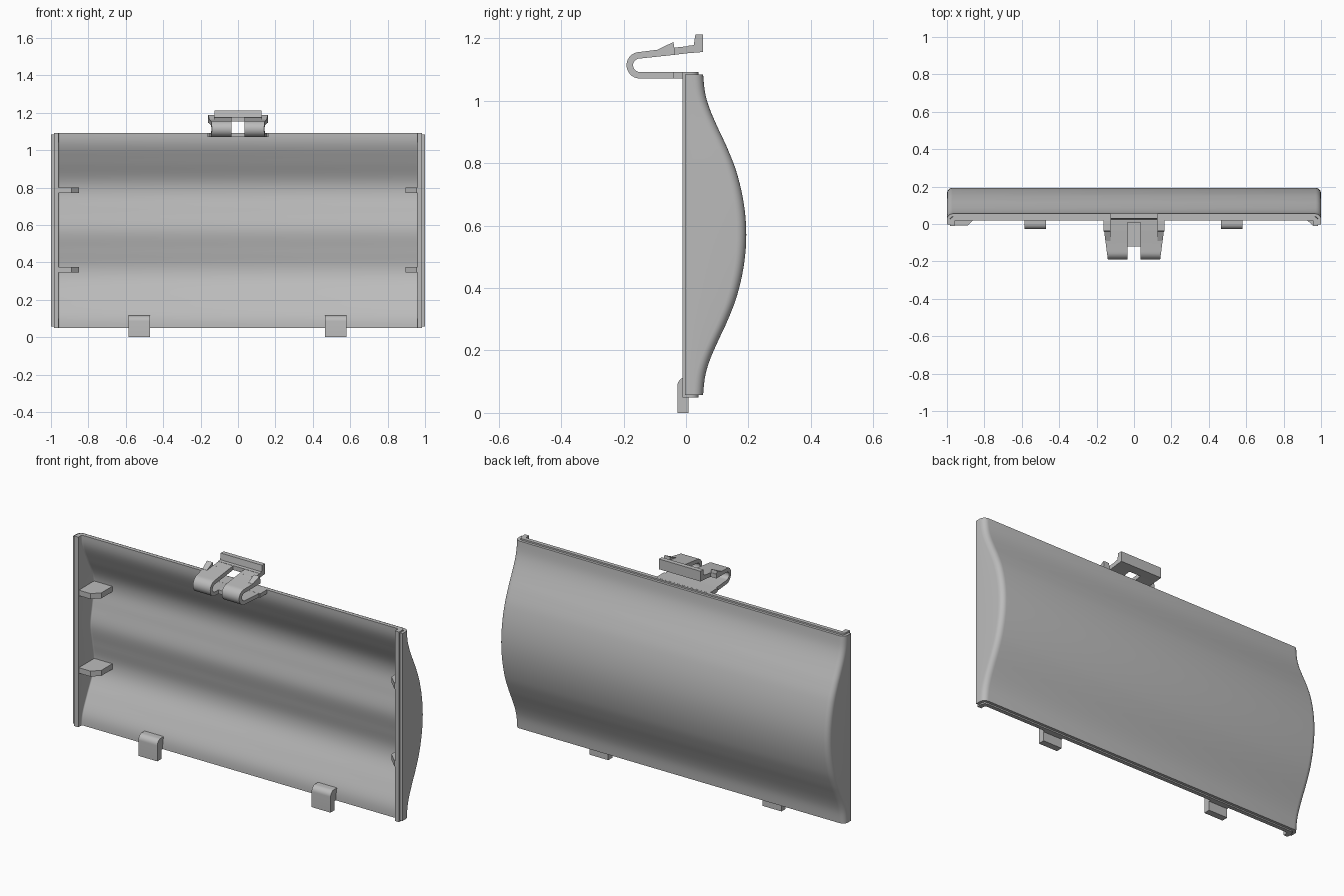
import bpy, bmesh, math

if "Cube" in bpy.data.objects:
    bpy.data.objects.remove(bpy.data.objects["Cube"])

grey = bpy.data.materials.new("light grey plastic")
grey.diffuse_color = (0.5, 0.5, 0.5, 1)
grey.use_nodes = True
grey.node_tree.nodes["Principled BSDF"].inputs["Base Color"].default_value = grey.diffuse_color


def finish(name, bm):
    bmesh.ops.recalc_face_normals(bm, faces=bm.faces)
    me = bpy.data.meshes.new(name)
    bm.to_mesh(me)
    bm.free()
    ob = bpy.data.objects.new(name, me)
    bpy.context.collection.objects.link(ob)
    me.materials.append(grey)
    bpy.ops.object.select_all(action='DESELECT')
    ob.select_set(True)
    bpy.context.view_layer.objects.active = ob
    bpy.ops.object.shade_smooth_by_angle(angle=math.radians(30))
    return ob


def loft(name, rings):
    """Solid through a list of closed rings with equal point counts."""
    bm = bmesh.new()
    loops = [[bm.verts.new(p) for p in r] for r in rings]
    n = len(loops[0])
    for a, b in zip(loops, loops[1:]):
        for i in range(n):
            j = (i + 1) % n
            bm.faces.new((a[i], a[j], b[j], b[i]))
    bm.faces.new(loops[0])
    bm.faces.new(loops[-1])
    return finish(name, bm)


def extrude_x(name, yz, x0, x1):
    """Side profile extruded along x; x0 and x1 may depend on y."""
    at = lambda x, y: x(y) if callable(x) else x
    return loft(name, [[(at(x, y), y, z) for y, z in yz] for x in (x0, x1)])


def extrude_z(name, xy, z0, z1):
    return loft(name, [[(x, y, z) for x, y in xy] for z in (z0, z1)])


def rect(y0, y1, z0, z1):
    return [(y0, z0), (y1, z0), (y1, z1), (y0, z1)]


def arc(cy, cz, r, a0, a1, n=8):
    return [(cy + r * math.cos(math.radians(a0 + (a1 - a0) * i / n)),
             cz + r * math.sin(math.radians(a0 + (a1 - a0) * i / n))) for i in range(n + 1)]


def curve(pts):
    """Smooth function through (distance from mid height, depth) points."""
    def slope(i):
        if i in (0, len(pts) - 1):
            return 0
        (a, p), (b, q) = pts[i - 1], pts[i + 1]
        return (q - p) / (b - a)

    def f(z):
        d = min(abs(z - MID), pts[-1][0])
        i = max(k for k in range(len(pts) - 1) if pts[k][0] <= d)
        (a, p), (b, q) = pts[i], pts[i + 1]
        h, t = b - a, (d - a) / (b - a)
        return ((2*t**3 - 3*t*t + 1) * p + (t**3 - 2*t*t + t) * h * slope(i)
                + (3*t*t - 2*t**3) * q + (t**3 - t*t) * h * slope(i + 1))
    return f


MID = 0.571
outer = curve([(0, .193), (.1, .185), (.2, .162), (.28, .131), (.34, .103),
               (.4, .077), (.45, .062), (.51, .055), (.53, .055)])
trough = curve([(0, .095), (.11, .112), (.2, .126), (.27, .115), (.37, .066),
                (.46, .026), (.53, .018)])


def channel(x, y0, top, r):
    """Half-open C path in plan with rounded corners."""
    right = [(x, y0)] + arc(x - r, top - r, r, 0, 90, 6)
    return right + [(-px, py) for px, py in reversed(right)]


def shell(name, z0, z1, y0, xo, fo, ro, xi, fi, ri, steps=64):
    rings = []
    for i in range(steps + 1):
        z = z0 + (z1 - z0) * i / steps
        ring = channel(xo, y0, fo(z), ro) + channel(xi, y0, fi(z), ri)[::-1]
        rings.append([(x, y, z) for x, y in ring])
    return loft(name, rings)


# Curved cover skin and the inner liner with two battery troughs
inside = lambda z: outer(z) - .015
shell("outer_cover", .057, 1.084, -.003, 1.0, outer, .03, .985, inside, .02)
shell("inner_liner", .05, 1.092, -.012, .985, inside, .025, .96, trough, .008)

# Ribs on the inside of the end walls
for level, z in (("lower", .345), ("upper", .77)):
    extrude_z(level + "_left_rib", [(-.97, -.008), (-.89, -.008), (-.85, .03),
                                    (-.85, .132), (-.97, .132)], z, z + .03)
    extrude_z(level + "_right_rib", [(.97, -.008), (.955, -.008), (.895, .05),
                                     (.895, .132), (.97, .132)], z, z + .03)

# Hinge tabs at the bottom edge
tab = [(-.028, 0), (.008, 0), (.008, .05), (.03, .05), (.045, .115)] + arc(.002, .085, .03, 90, 180)
for side, x in (("left", -.585), ("right", .466)):
    extrude_x(side + "_hinge_tab", tab, x, x + .115)

# Spring latch: two bent arms, each with a tooth
bend_out = arc(-.148, 1.1135, .0425, 270, 90, 14)
bend_in = arc(-.148, 1.1135, .0215, 90, 270, 14)
arm = [(.03, 1.071)] + bend_out + [(-.035, 1.17), (-.035, 1.147)] + bend_in + [(.03, 1.092)]
leaf = [(-.036, 1.147), (.03, 1.155), (.03, 1.177), (-.036, 1.17)]
tooth = [(-.095, 1.155), (-.035, 1.15), (-.04, 1.188), (-.09, 1.164)]
for side, s in (("left", -1), ("right", 1)):
    flare = lambda y, s=s: s * (.14 + .13 * min(y + .19, .16))
    extrude_x(side + "_latch_arm", arm, s * .035, flare)
    extrude_x(side + "_latch_leaf", leaf, s * .035, s * .125)
    extrude_x(side + "_latch_tooth", tooth, s * .125, flare)

# Latch base plates and the finger bar joining the arms
extrude_x("latch_web", rect(-.12, .03, 1.071, 1.092), -.036, .036)
extrude_x("latch_base", rect(-.04, .03, 1.071, 1.0925), -.162, .162)
extrude_x("latch_bar", [(.008, 1.152), (.055, 1.156), (.055, 1.212), (.03, 1.212),
                        (.025, 1.178), (.008, 1.176)], -.126, .126)
